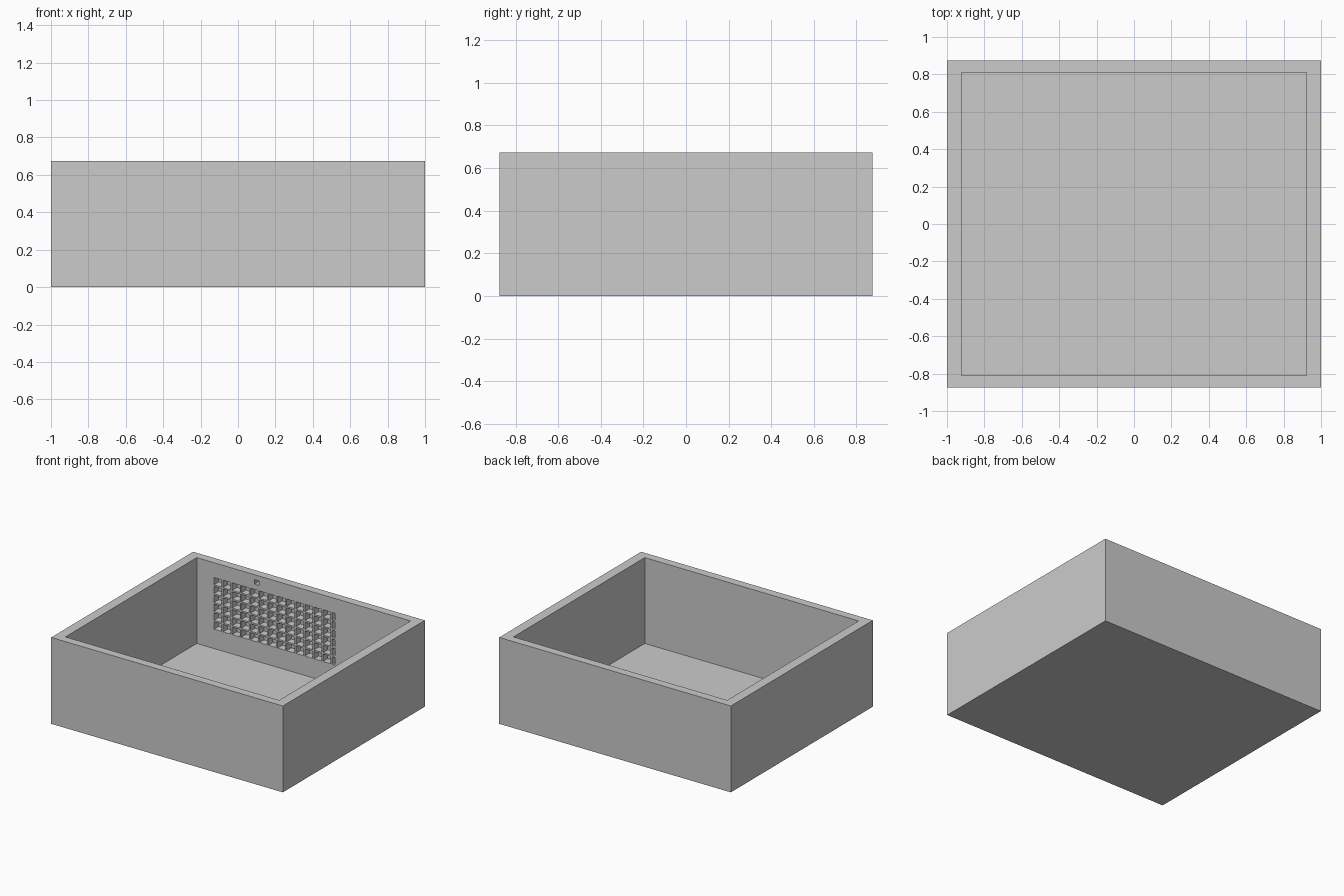
import bpy, bmesh
from mathutils import Matrix, Vector

if "Cube" in bpy.data.objects:
    bpy.data.objects.remove(bpy.data.objects["Cube"])

W, D, H = 1.0, 0.875, 0.674      # half width, half depth, height
IW, ID, FLOOR = 0.923, 0.81, 0.004
VENT_DEPTH = 0.058


def boxes_object(name, boxes):
    """One mesh object made of axis-aligned boxes given as (min, max) corners."""
    bm = bmesh.new()
    for lo, hi in boxes:
        lo, hi = Vector(lo), Vector(hi)
        mat = Matrix.Translation((lo + hi) / 2) @ Matrix.Diagonal((*(hi - lo), 1))
        bmesh.ops.create_cube(bm, size=1, matrix=mat)
    mesh = bpy.data.meshes.new(name)
    bm.to_mesh(mesh)
    bm.free()
    obj = bpy.data.objects.new(name, mesh)
    bpy.context.collection.objects.link(obj)
    return obj


def cut(obj, cutter):
    mod = obj.modifiers.new(cutter.name, 'BOOLEAN')
    mod.operation = 'DIFFERENCE'
    mod.solver = 'EXACT'
    mod.object = cutter
    cutter.hide_render = True
    cutter.display_type = 'WIRE'


# Open-topped tray with a thin floor
tray = boxes_object("tray", [((-W, -D, 0), (W, D, H))])
cut(tray, boxes_object("cavity_cutter", [((-IW, -ID, FLOOR), (IW, ID, H + 0.1))]))

# Grid of square pockets on the inside of the back wall; last column is narrow
x0, x1, z0, z1 = -0.775, 0.272, 0.155, 0.57
pitch_x, pitch_z, bar = 0.0785, (z1 - z0) / 6, 0.012
pockets = []
for c in range(14):
    left = x0 + c * pitch_x
    right = min(left + pitch_x - bar, x1)
    for r in range(6):
        low = z0 + r * pitch_z
        pockets.append(((left, ID - 0.02, low),
                        (right, ID + VENT_DEPTH, low + pitch_z - bar)))

# Single small pocket above the grid
pockets.append(((-0.425, ID - 0.02, 0.60), (-0.385, ID + VENT_DEPTH, 0.635)))
cut(tray, boxes_object("vent_cutter", pockets))
